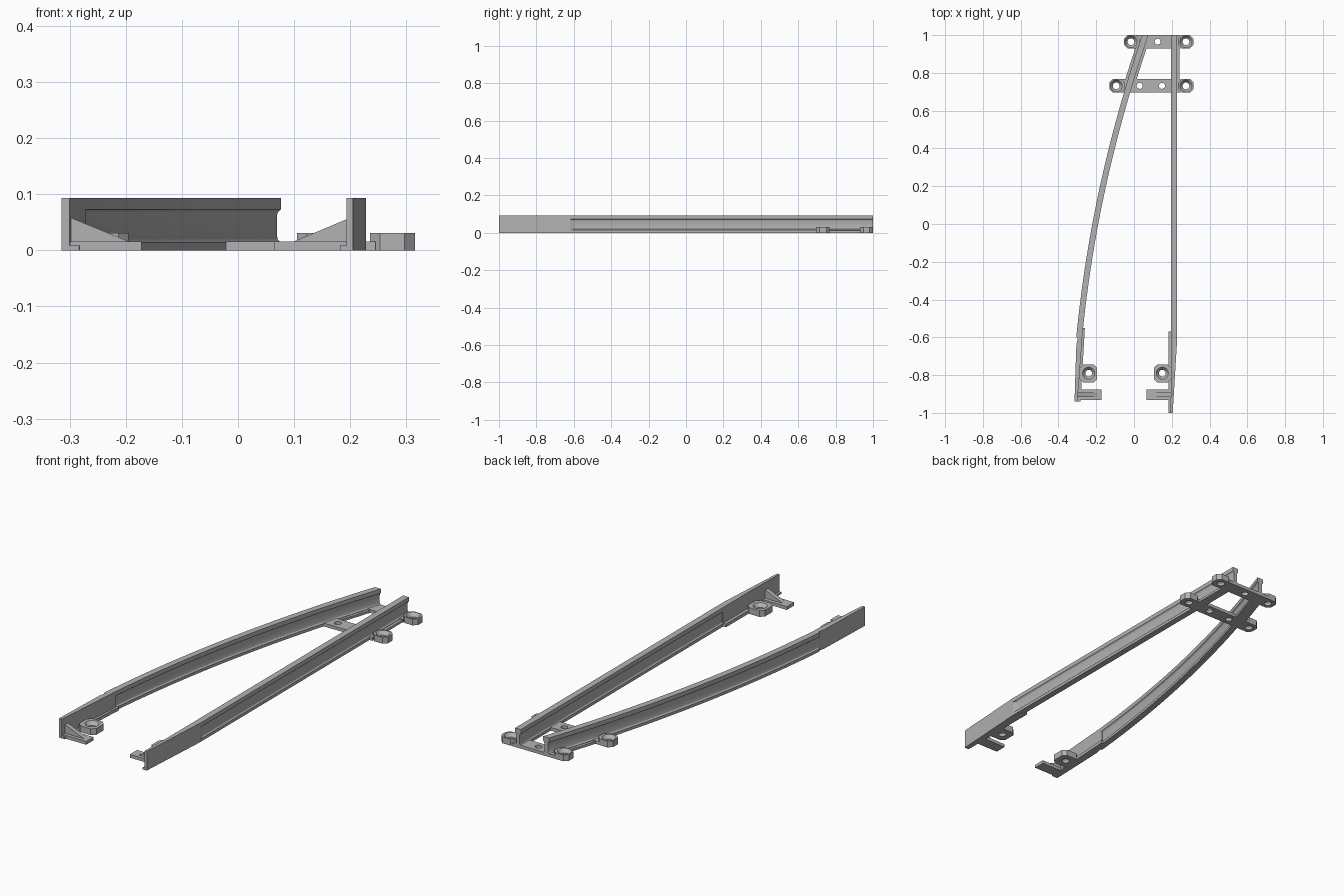
import bpy, bmesh
from math import sqrt
from mathutils import Vector

if "Cube" in bpy.data.objects:
    bpy.data.objects.remove(bpy.data.objects["Cube"])

GREY = bpy.data.materials.new("plain grey")
GREY.use_nodes = True
GREY.diffuse_color = (0.45, 0.45, 0.45, 1)
GREY.node_tree.nodes["Principled BSDF"].inputs["Base Color"].default_value = (0.45, 0.45, 0.45, 1)


def loft(name, rings):
    """Skin a row of matching closed rings and cap both ends."""
    bm = bmesh.new()
    rows = [[bm.verts.new(p) for p in ring] for ring in rings]
    n = len(rows[0])
    for a, b in zip(rows, rows[1:]):
        for i in range(n):
            j = (i + 1) % n
            bm.faces.new((a[i], a[j], b[j], b[i]))
    bm.faces.new(rows[0])
    bm.faces.new(rows[-1])
    bmesh.ops.recalc_face_normals(bm, faces=bm.faces)
    mesh = bpy.data.meshes.new(name)
    bm.to_mesh(mesh)
    bm.free()
    mesh.materials.append(GREY)
    ob = bpy.data.objects.new(name, mesh)
    bpy.context.collection.objects.link(ob)
    return ob


def slab(name, outline, z0, z1):
    return loft(name, [[(x, y, z) for x, y in outline] for z in (z0, z1)])


def box(name, x0, x1, y0, y1, z1):
    return slab(name, [(x0, y0), (x1, y0), (x1, y1), (x0, y1)], 0, z1)


def drill(ob, x, y, profile):
    """Cut a round hole whose (radius, height) profile is given."""
    circle = [Vector((1, 0)), ]
    from math import cos, sin, tau
    circle = [(cos(tau * i / 24), sin(tau * i / 24)) for i in range(24)]
    cutter = loft("cutter", [[(x + r * c, y + r * s, z) for c, s in circle] for r, z in profile])
    cutter.hide_render = True
    mod = ob.modifiers.new("hole", "BOOLEAN")
    mod.operation, mod.solver, mod.object = "DIFFERENCE", "EXACT", cutter
    bpy.context.view_layer.update()
    result = bpy.data.meshes.new_from_object(ob.evaluated_get(bpy.context.evaluated_depsgraph_get()))
    ob.modifiers.clear()
    ob.data = result
    bpy.data.objects.remove(cutter)


def lug(name, x0, x1, y0, y1, hx, hy):
    """Screw lug with chamfered corners and a countersunk hole."""
    c = 0.018
    outline = [(x0 + c, y0), (x1 - c, y0), (x1, y0 + c), (x1, y1 - c),
               (x1 - c, y1), (x0 + c, y1), (x0, y1 - c), (x0, y0 + c)]
    ob = slab(name, outline, 0, 0.031)
    drill(ob, hx, hy, [(0.018, -0.01), (0.018, 0.014), (0.032, 0.031), (0.032, 0.04)])


# Rail cross-section: half width and height, up one side
half = [(0.0155, 0), (0.0155, 0.014), (0.0105, 0.019), (0.009, 0.026),
        (0.009, 0.062), (0.0105, 0.068), (0.0155, 0.073), (0.0155, 0.0935)]
section = half + [(-w, z) for w, z in reversed(half)]


def curve_x(y):
    t = y + 0.6
    return -0.29 + 0.0955 * t + 0.077 * t * t


def curve_width(y):
    return sqrt(1 + (0.0955 + 0.154 * (y + 0.6)) ** 2)


# Running rails
stations = [-0.6 + 1.6 * i / 32 for i in range(33)]
curved = loft("curved_rail", [[(curve_x(y) + w * curve_width(y), y, z) for w, z in section]
                              for y in stations])
straight = loft("straight_rail", [[(0.2125 + w, y, z) for w, z in section] for y in (-0.62, 1)])
for rail in (curved, straight):
    bpy.ops.object.select_all(action="DESELECT")
    rail.select_set(True)
    bpy.context.view_layer.objects.active = rail
    bpy.ops.object.shade_smooth_by_angle(angle=0.35)

# Solid tapered rail ends
slab("straight_rail_end", [(0.197, -0.57), (0.197, -0.8), (0.193, -1), (0.205, -1),
                           (0.217, -0.8), (0.228, -0.62), (0.216, -0.57)], 0, 0.0935)
slab("curved_rail_end", [(-0.271, -0.56), (-0.281, -0.7), (-0.3, -0.94), (-0.315, -0.94),
                         (-0.309, -0.75), (-0.305, -0.64), (-0.29, -0.56)], 0, 0.0935)

# Low foot ledges beside the rail ends
slab("straight_end_ledge", [(0.182, -0.57), (0.182, -1), (0.2, -1), (0.205, -0.57)], 0, 0.009)
slab("curved_end_ledge", [(-0.26, -0.55), (-0.283, -0.94), (-0.305, -0.94), (-0.28, -0.55)], 0, 0.009)
box("straight_ledge_step", 0.182, 0.205, -0.83, -0.57, 0.016)
slab("curved_ledge_step", [(-0.26, -0.55), (-0.277, -0.83), (-0.3, -0.83), (-0.28, -0.55)], 0, 0.016)

# Front tie plates, their triangular braces, and front lugs
for side, wall, tip, low, top in (("right", -0.302, -0.172, -0.195, 0.06),
                                  ("left", 0.197, 0.065, 0.1, 0.057)):
    box(side + "_tie_plate", min(wall, tip), max(wall, tip), -0.932, -0.875, 0.016)
    loft(side + "_brace", [[(wall, y, 0.012), (low, y, 0.012), (low, y, 0.016), (wall, y, top)]
                           for y in (-0.915, -0.893)])
lug("right_front_lug", -0.288, -0.195, -0.838, -0.745, -0.24, -0.79)
lug("left_front_lug", 0.105, 0.198, -0.838, -0.745, 0.15, -0.79)

# Rear cross bars with screw lugs at both ends
for name, y0, y1, x0, small in (("rear", 0.93, 1.0, -0.052, [0.125]),
                                ("middle", 0.695, 0.768, -0.13, [0.03, 0.148])):
    mid = (y0 + y1) / 2
    bar = box(name + "_cross_bar", x0 + 0.06, 0.245, y0, y1, 0.016)
    for hx in small:
        drill(bar, hx, mid, [(0.016, -0.01), (0.016, 0.03)])
    lug(name + "_right_lug", x0, x0 + 0.08, y0, y1, x0 + 0.036, mid)
    lug(name + "_left_lug", 0.235, 0.315, y0, y1, 0.275, mid)

# Foot strips linking the cross bars
box("straight_foot_strip", 0.205, 0.242, 0.73, 0.965, 0.012)
ends = [0.73 + 0.27 * i / 4 for i in range(5)]
slab("curved_foot_strip", [(curve_x(y) - 0.03, y) for y in ends] +
     [(curve_x(y) + 0.03, y) for y in reversed(ends)], 0, 0.012)
